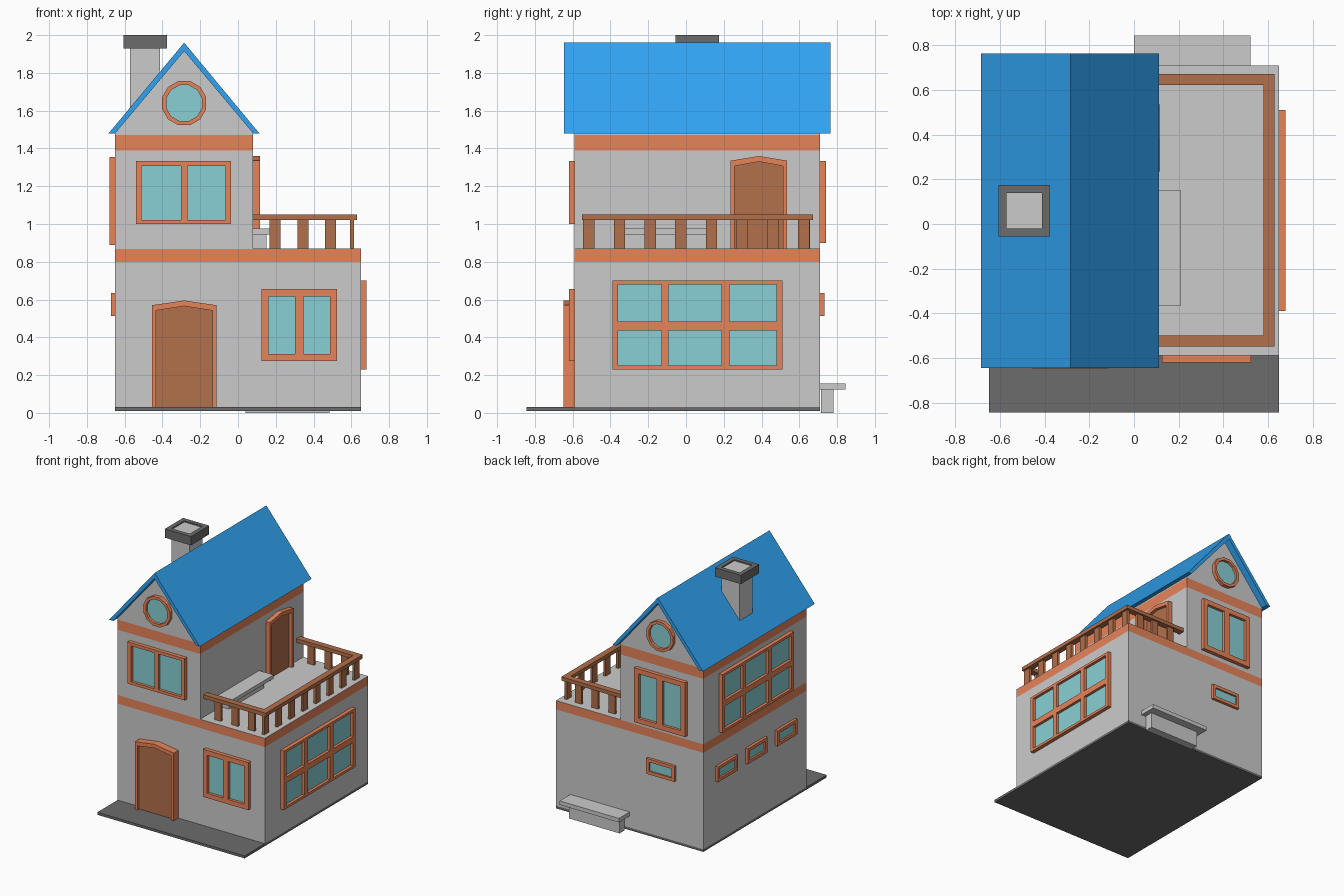
import bpy, bmesh, math

if "Cube" in bpy.data.objects:
    bpy.data.objects.remove(bpy.data.objects["Cube"])

COLORS = {"orange": (0.80, 0.23, 0.10), "brown": (0.45, 0.16, 0.07), "glass": (0.25, 0.63, 0.66),
          "blue": (0.03, 0.37, 0.90), "dark": (0.15, 0.15, 0.15), "plinth_grey": (0.65, 0.65, 0.65)}
MATS = {}
for key, rgb in COLORS.items():
    MATS[key] = bpy.data.materials.new(key)
    MATS[key].diffuse_color = (*rgb, 1)

# Wall planes: (u along wall, v height, d outward) -> world
WALLS = {"front": lambda u, v, d: (u, -0.59 - d, v),
         "back": lambda u, v, d: (u, 0.71 + d, v),
         "right": lambda u, v, d: (0.65 + d, u, v),
         "left": lambda u, v, d: (-0.65 - d, u, v),
         "balcony": lambda u, v, d: (0.08 + d, u, v)}


def finish(name, bm, mat=None):
    bmesh.ops.recalc_face_normals(bm, faces=bm.faces)
    mesh = bpy.data.meshes.new(name)
    bm.to_mesh(mesh)
    bm.free()
    obj = bpy.data.objects.new(name, mesh)
    bpy.context.collection.objects.link(obj)
    if mat:
        mesh.materials.append(MATS[mat])
    return obj


def add_box(bm, a, b):
    cube = bmesh.ops.create_cube(bm, size=1)["verts"]
    for v in cube:
        v.co = [(p + q) / 2 + c * abs(q - p) for p, q, c in zip(a, b, v.co)]


def boxes(name, pairs, mat=None):
    bm = bmesh.new()
    for a, b in pairs:
        add_box(bm, a, b)
    return finish(name, bm, mat)


def prism(name, wall, pts, d0, d1, mat=None):
    """Extrude a (u, v) outline from depth d0 to d1 off a wall."""
    bm = bmesh.new()
    f = WALLS[wall]
    lo = [bm.verts.new(f(u, v, d0)) for u, v in pts]
    hi = [bm.verts.new(f(u, v, d1)) for u, v in pts]
    bm.faces.new(lo)
    bm.faces.new(hi)
    for i in range(len(pts)):
        j = (i + 1) % len(pts)
        bm.faces.new((lo[i], lo[j], hi[j], hi[i]))
    return finish(name, bm, mat)


def window(name, wall, u, v, cols, rows, depth=0.03):
    """Frame bars around the given pane columns and rows, with recessed glass."""
    f = WALLS[wall]
    ue = [u[0]] + [x for c in cols for x in c] + [u[1]]
    ve = [v[0]] + [x for r in rows for x in r] + [v[1]]
    bars = [(f(ue[i], v[0], 0), f(ue[i + 1], v[1], depth)) for i in range(0, len(ue), 2)]
    bars += [(f(c[0], ve[i], 0), f(c[1], ve[i + 1], depth)) for c in cols for i in range(0, len(ve), 2)]
    boxes(name + "_frame", bars, "orange")
    boxes(name + "_glass", [(f(c[0], r[0], 0), f(c[1], r[1], 0.008)) for c in cols for r in rows], "glass")


def door(name, wall, c, base, top, half, depth, recess):
    h, i = half, half - 0.022
    outer = [(c - h, base), (c - h, top - 0.025), (c, top), (c + h, top - 0.025), (c + h, base)]
    inner = [(c - i, base), (c - i, top - 0.053), (c, top - 0.03), (c + i, top - 0.053), (c + i, base)]
    prism(name + "_frame", wall, outer + inner[::-1], 0, depth, "orange")
    prism(name + "_leaf", wall, inner, 0, recess, "brown")


def round_window(name, wall, cu, cv, r_out, r_in, depth, n=12):
    f = WALLS[wall]
    circle = lambda r: [(cu + r * math.cos((k + .5) * 2 * math.pi / n),
                         cv + r * math.sin((k + .5) * 2 * math.pi / n)) for k in range(n)]
    bm = bmesh.new()
    loops = [[bm.verts.new(f(u, v, d)) for u, v in circle(r)]
             for r, d in ((r_out, 0), (r_out, depth), (r_in, depth), (r_in, 0))]
    for a in range(4):
        p, q = loops[a], loops[(a + 1) % 4]
        for k in range(n):
            m = (k + 1) % n
            bm.faces.new((p[k], p[m], q[m], q[k]))
    finish(name + "_frame", bm, "orange")
    prism(name + "_glass", wall, circle(r_in), 0, 0.008, "glass")


# Ground slab and stacked wall sections
def storey(name, x1, z0, z1, mat=None):
    boxes(name, [((-0.65, -0.59, z0), (x1, 0.71, z1))], mat)

boxes("ground_slab", [((-0.65, -0.845, 0.01), (0.65, 0.71, 0.03))], "dark")
storey("plinth", 0.65, 0.03, 0.20, "plinth_grey")
storey("lower_walls", 0.65, 0.20, 0.80)
storey("lower_band", 0.65, 0.80, 0.868, "orange")
storey("balcony_floor", 0.65, 0.868, 0.87)
storey("upper_walls", 0.08, 0.87, 1.39)
storey("upper_band", 0.08, 1.39, 1.47, "orange")

# Gable and roof (centre line x = -0.285)
C = -0.285
prism("gable", "front", [(-0.65, 1.47), (0.08, 1.47), (0.08, 1.48), (C, 1.915), (-0.65, 1.48)], -1.30, 0)
prism("roof", "front", [(-0.685, 1.48), (C, 1.96), (0.113, 1.48), (0.08, 1.48), (C, 1.915), (-0.65, 1.48)],
      -1.355, 0.055, "blue")

# Chimney with a rim around the shaft
boxes("chimney_shaft", [((-0.572, -0.02, 1.55), (-0.412, 0.14, 1.99))])
boxes("chimney_cap", [((-0.607, -0.055, 1.93), (-0.572, 0.175, 2.0)),
                      ((-0.412, -0.055, 1.93), (-0.377, 0.175, 2.0)),
                      ((-0.572, -0.055, 1.93), (-0.412, -0.02, 2.0)),
                      ((-0.572, 0.14, 1.93), (-0.412, 0.175, 2.0))], "dark")

# Doors
door("front_door", "front", C, 0.03, 0.595, 0.171, 0.058, 0.035)
door("balcony_door", "balcony", 0.386, 0.87, 1.36, 0.15, 0.037, 0.012)

# Windows
window("lower_front_window", "front", (0.125, 0.525), (0.275, 0.655),
       [(0.162, 0.303), (0.347, 0.488)], [(0.313, 0.615)])
window("upper_front_window", "front", (-0.54, -0.037), (1.0, 1.333),
       [(-0.51, -0.302), (-0.268, -0.067)], [(1.022, 1.308)])
window("upper_back_window", "back", (C - 0.225, C + 0.225), (0.90, 1.333),
       [(C - 0.185, C - 0.025), (C + 0.025, C + 0.185)], [(0.94, 1.293)])
SIDE_COLS = [(-0.361, -0.13), (-0.092, 0.187), (0.23, 0.48)]
window("right_window", "right", (-0.39, 0.51), (0.23, 0.70), SIDE_COLS, [(0.25, 0.435), (0.483, 0.68)])
window("left_window", "left", (-0.39, 0.51), (0.89, 1.355),
       [(-0.36, -0.11), (-0.067, 0.212), (0.25, 0.481)], [(0.91, 1.093), (1.14, 1.335)])
for wall, centers in (("left", (-0.32, 0.055, 0.43)), ("back", (C,))):
    for k, c in enumerate(centers):
        window(f"small_{wall}_window_{k + 1}", wall, (c - 0.125, c + 0.125), (0.512, 0.635),
               [(c - 0.1, c + 0.1)], [(0.537, 0.61)], 0.022)
for wall in ("front", "back"):
    round_window(f"round_{wall}_window", wall, C, 1.64, 0.121, 0.098, 0.03)

# Balcony railing
boxes("handrail", [((0.58, -0.55, 1.02), (0.63, 0.672, 1.05)),
                   ((0.08, -0.55, 1.02), (0.58, -0.50, 1.05)),
                   ((0.08, 0.622, 1.02), (0.58, 0.672, 1.05))], "brown")
posts = [((0.594, y - 0.03, 0.87), (0.614, y + 0.03, 1.02))
         for y in (-0.515 + 0.1626 * k for k in range(8))]
posts += [((x - 0.029, y - 0.01, 0.87), (x + 0.029, y + 0.01, 1.02))
          for x in (0.195, 0.345, 0.49) for y in (-0.525, 0.647)]
boxes("railing_posts", posts, "brown")

# Benches
boxes("balcony_bench", [((0.08, -0.33, 0.87), (0.15, 0.113, 0.945)),
                        ((0.08, -0.367, 0.945), (0.208, 0.152, 0.975))])
boxes("back_bench", [((0.04, 0.715, 0.0), (0.485, 0.78, 0.123)),
                     ((0.0, 0.71, 0.123), (0.523, 0.845, 0.155))])

for m in bpy.data.materials:
    if m.users and not m.is_grease_pencil:
        m.use_nodes = True
        m.node_tree.nodes["Principled BSDF"].inputs["Base Color"].default_value = m.diffuse_color
